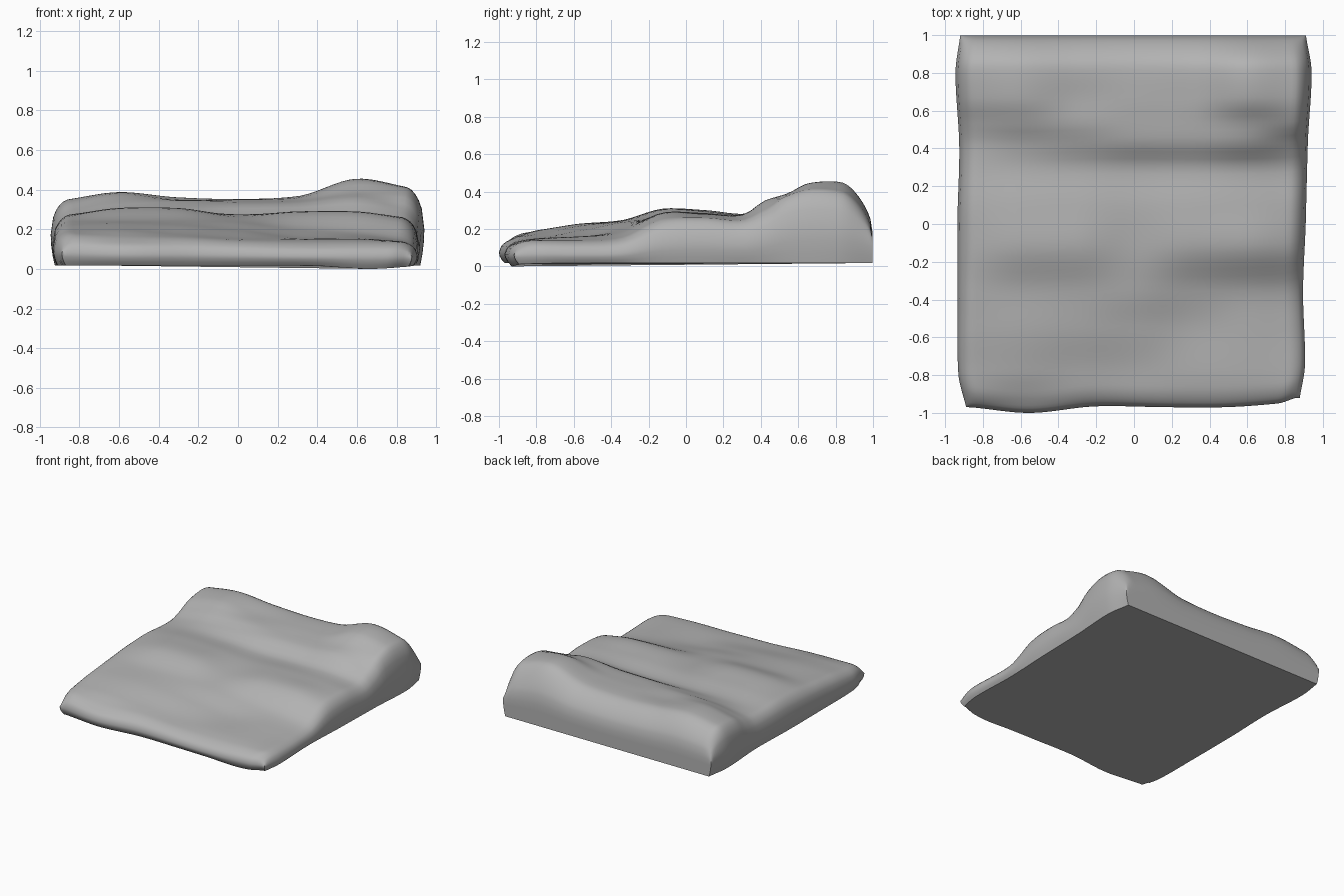
import bpy, bmesh, math

if "Cube" in bpy.data.objects:
    bpy.data.objects.remove(bpy.data.objects["Cube"])

def spline(xs, vs, x):
    """Smooth curve through the points (xs, vs)."""
    x = min(max(x, xs[0]), xs[-1])
    n = len(xs)
    i = 0
    while i < n - 2 and x > xs[i + 1]:
        i += 1
    def slope(k):
        a, b = max(k - 1, 0), min(k + 1, n - 1)
        return 0.75 * (vs[b] - vs[a]) / (xs[b] - xs[a])
    h = xs[i + 1] - xs[i]
    t = (x - xs[i]) / h
    return ((2*t**3 - 3*t**2 + 1) * vs[i] + (t**3 - 2*t**2 + t) * h * slope(i)
            + (3*t**2 - 2*t**3) * vs[i + 1] + (t**3 - t**2) * h * slope(i + 1))

# Cover heights: one row per y, left to right, with the pillow ridge at the back
COLS = [-0.9, -0.6, -0.3, 0, 0.3, 0.6, 0.9]
ROWS = [-0.95, -0.78, -0.55, -0.35, -0.12, 0.1, 0.3, 0.43, 0.53, 0.66, 0.83, 1.0]
HEIGHT = [
    [.17, .15, .15, .14, .13, .13, .13],
    [.19, .195, .175, .155, .15, .15, .135],
    [.22, .23, .22, .195, .16, .16, .13],
    [.24, .245, .245, .235, .20, .18, .14],
    [.26, .305, .305, .265, .285, .285, .24],
    [.27, .30, .295, .275, .285, .28, .255],
    [.26, .28, .275, .265, .27, .275, .24],
    [.26, .30, .315, .325, .33, .355, .29],
    [.285, .34, .345, .34, .345, .385, .37],
    [.33, .38, .35, .35, .36, .445, .405],
    [.345, .385, .36, .35, .365, .45, .39],
    [.31, .34, .32, .31, .32, .37, .31],
]

def height(x, y):
    return spline(ROWS, [spline(COLS, r, x) for r in HEIGHT], y)

# Slightly uneven outline seen from above
EDGE_Y = [-1, -0.8, -0.4, 0, 0.4, 0.8, 1]
def left(y):
    return spline(EDGE_Y, [-.885, -.93, -.935, -.935, -.925, -.945, -.92], y)
def right(y):
    return spline(EDGE_Y, [.875, .905, .895, .91, .92, .94, .91], y)
def front(x):
    return spline([-.9, -.57, -.2, .2, .5, .8, .9],
                  [-.97, -1.0, -.965, -.97, -.97, -.95, -.92], x)

def rounding(d, r):
    q = max(0.0, 1 - d / r)
    return math.sqrt(max(0.0, 1 - q * q))

def spaced(n):
    """Parameters from 0 to 1, packed closer towards both ends."""
    return [0.35 * i / n + 0.65 * (0.5 - 0.5 * math.cos(math.pi * i / n))
            for i in range(n + 1)]

NX, NY = 56, 64
bm = bmesh.new()
grid = []
for t in spaced(NY):
    row = []
    for s in spaced(NX):
        xn, yn = -0.92 + 1.84 * s, -0.98 + 1.975 * t
        y0 = front(xn)
        y = y0 + (0.997 - y0) * t
        x = left(yn) + (right(yn) - left(yn)) * s
        dx = min(x - left(yn), right(yn) - x)
        f = (rounding(dx, 0.09) * rounding(y - y0, 0.11) * rounding(0.997 - y, 0.17))
        row.append(bm.verts.new((x, y, height(x, y) * (0.5 + 0.5 * f))))
    grid.append(row)
for j in range(NY):
    for i in range(NX):
        bm.faces.new((grid[j][i], grid[j][i+1], grid[j+1][i+1], grid[j+1][i]))

# Side walls tucking in down to the base
rim = (grid[0] + [r[-1] for r in grid[1:]] + grid[-1][-2::-1]
       + [r[0] for r in grid[-2:0:-1]])
rings = [rim]
for k in (0.35, 0.7, 1.0):
    ring = []
    for v in rim:
        x, y, z = v.co
        dip = 0.018 * math.exp(-((x - .68) / .2)**2 - ((y + .95) / .2)**2)
        zb = 0.018 - dip
        tuck = k * k
        yb = y * (1 - 0.03 * tuck) if y < -0.9 else y
        ring.append(bm.verts.new((x * (1 - 0.022 * tuck), yb, z + (zb - z) * k)))
    rings.append(ring)
n = len(rim)
for a, b in zip(rings, rings[1:]):
    for i in range(n):
        bm.faces.new((a[i], b[i], b[(i + 1) % n], a[(i + 1) % n]))

# Flat underside
bm.faces.new(rings[-1][::-1])
bmesh.ops.recalc_face_normals(bm, faces=bm.faces[:])

mesh = bpy.data.meshes.new("rumpled_bedding")
bm.to_mesh(mesh)
bm.free()
bedding = bpy.data.objects.new("rumpled_bedding", mesh)
bpy.context.collection.objects.link(bedding)
bpy.context.view_layer.objects.active = bedding
bedding.select_set(True)
bpy.ops.object.shade_smooth_by_angle(angle=math.radians(55))
mesh.polygons[-1].use_smooth = False

# Mid-grey cloth
cloth = bpy.data.materials.new("grey_cloth")
cloth.diffuse_color = (0.45, 0.45, 0.45, 1)
cloth.use_nodes = True
cloth.node_tree.nodes["Principled BSDF"].inputs["Base Color"].default_value = cloth.diffuse_color
mesh.materials.append(cloth)
